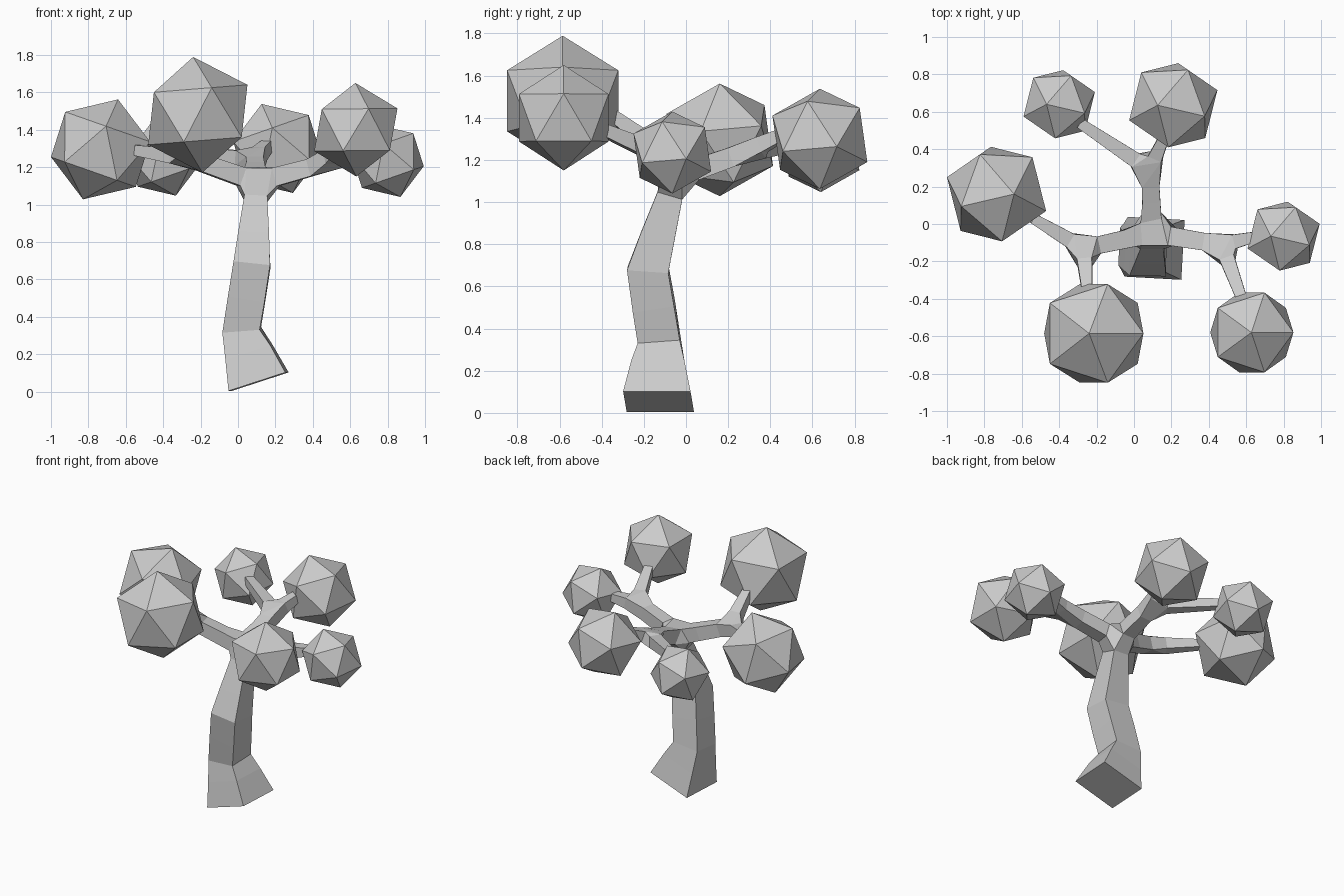
import bpy
from mathutils import Vector, Matrix

if "Cube" in bpy.data.objects:
    bpy.data.objects.remove(bpy.data.objects["Cube"])

# Trunk and branches: a skeleton wrapped in square-section skin
nodes = [  # x, y, z, half width
    (0.11, -0.13, 0.053, 0.16),    # 0 base
    (0.02, -0.125, 0.33, 0.10),    # 1 lower bend
    (0.075, -0.18, 0.68, 0.098),   # 2 upper bend
    (0.10, -0.05, 1.12, 0.052),    # 3 crown joint
    (0.47, -0.11, 1.22, 0.045),    # 4 right fork
    (-0.27, -0.13, 1.25, 0.045),   # 5 left fork
    (0.085, 0.29, 1.24, 0.045),    # 6 back fork
    (0.64, -0.07, 1.25, 0.028),    # 7-12 branch tips
    (0.58, -0.41, 1.35, 0.028),
    (-0.54, 0.03, 1.29, 0.028),
    (-0.25, -0.36, 1.42, 0.028),
    (0.16, 0.46, 1.32, 0.028),
    (-0.29, 0.54, 1.28, 0.028),
]
edges = [(0, 1), (1, 2), (2, 3), (3, 4), (3, 5), (3, 6),
         (4, 7), (4, 8), (5, 9), (5, 10), (6, 11), (6, 12)]
mesh = bpy.data.meshes.new("trunk_and_branches")
mesh.from_pydata([n[:3] for n in nodes], edges, [])
trunk = bpy.data.objects.new("trunk_and_branches", mesh)
bpy.context.collection.objects.link(trunk)
bpy.context.view_layer.objects.active = trunk
skin = trunk.modifiers.new("Skin", 'SKIN')
skin.use_smooth_shade = False
if not mesh.skin_vertices:
    bpy.ops.mesh.customdata_skin_add()
for i, n in enumerate(nodes):
    data = mesh.skin_vertices[0].data[i]
    data.radius = (n[3], n[3])
    data.use_root = (i == 0)


# Foliage: icosahedra, oriented by a pole and a neighbouring corner
def foliage(name, centre, radius, pole, corner):
    bpy.ops.mesh.primitive_ico_sphere_add(subdivisions=1, radius=radius)
    ob = bpy.context.object
    ob.name = name
    z = Vector(pole).normalized()
    c = Vector(corner)
    x = (c - z * c.dot(z)).normalized()
    y = z.cross(x)
    rot = Matrix((x, y, z)).transposed().to_4x4()
    ob.matrix_world = Matrix.Translation(centre) @ rot


upright = ((-0.01, 0, 1), (1, 0, 0.45))
tilted = ((-0.33, 0, 0.94), (0.66, -0.23, 0.70))
tilted_mirror = ((0.33, 0, 0.94), (-0.66, -0.23, 0.70))
foliage("foliage_left", (-0.735, 0.16, 1.295), 0.283, *tilted_mirror)
foliage("foliage_front_left", (-0.215, -0.585, 1.48), 0.31, (-0.08, 0, 1), (1, 0, 0.5))
foliage("foliage_front_right", (0.63, -0.58, 1.40), 0.25, *upright)
foliage("foliage_right", (0.80, -0.065, 1.235), 0.206, *tilted)
foliage("foliage_back_right", (0.21, 0.635, 1.30), 0.252, *tilted)
foliage("foliage_back_left", (-0.40, 0.64, 1.24), 0.204, *tilted)
